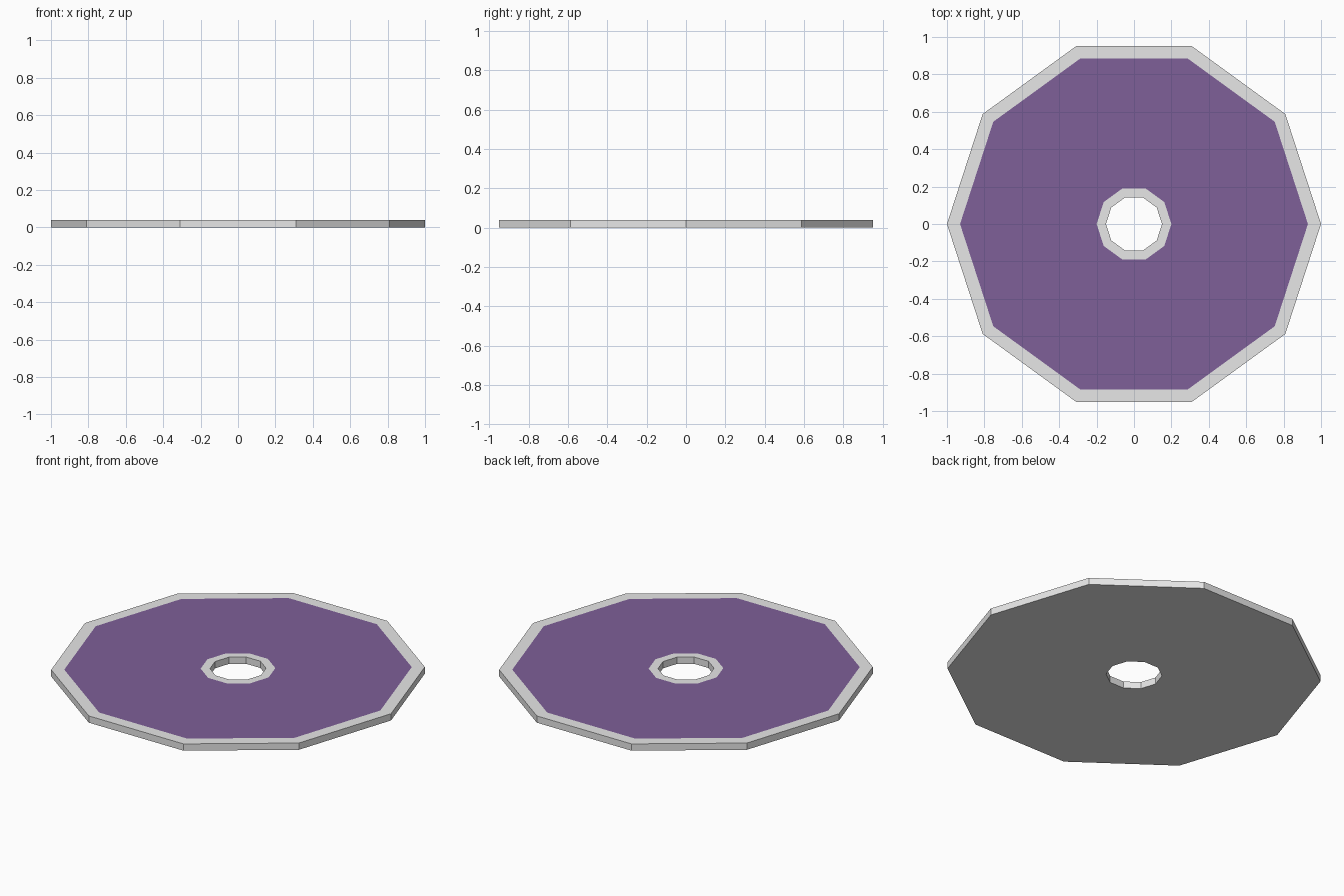
import bpy, bmesh, math

if "Cube" in bpy.data.objects:
    bpy.data.objects.remove(bpy.data.objects["Cube"])

SIDES = 10
HEIGHT = 0.04
R_HOLE, R_INNER, R_OUTER, R_EDGE = 0.15, 0.2, 0.93, 1.0


def material(name, rgb):
    m = bpy.data.materials.new(name)
    m.diffuse_color = (*rgb, 1.0)
    m.use_nodes = True
    m.node_tree.nodes["Principled BSDF"].inputs["Base Color"].default_value = m.diffuse_color
    return m


grey = material("light grey", (0.8, 0.8, 0.8))
purple = material("purple", (0.21, 0.115, 0.316))

bm = bmesh.new()


def ring(r, z):
    return [bm.verts.new((r * math.cos(2 * math.pi * i / SIDES),
                          r * math.sin(2 * math.pi * i / SIDES), z))
            for i in range(SIDES)]


def bridge(a, b, mat=0):
    for i in range(SIDES):
        j = (i + 1) % SIDES
        bm.faces.new((a[i], b[i], b[j], a[j])).material_index = mat


# Closed ten-sided disc with a centre hole: rings run from the hole outward on top
hole_top, inner, outer, edge_top = [ring(r, HEIGHT) for r in (R_HOLE, R_INNER, R_OUTER, R_EDGE)]
edge_bottom, hole_bottom = ring(R_EDGE, 0), ring(R_HOLE, 0)
bridge(hole_top, inner)            # grey hub rim
bridge(inner, outer, 1)            # purple face
bridge(outer, edge_top)            # grey border
bridge(edge_top, edge_bottom)      # outer wall
bridge(edge_bottom, hole_bottom)   # underside
bridge(hole_bottom, hole_top)      # hole wall
bmesh.ops.recalc_face_normals(bm, faces=bm.faces)

mesh = bpy.data.meshes.new("disc")
bm.to_mesh(mesh)
bm.free()
mesh.materials.append(grey)
mesh.materials.append(purple)
disc = bpy.data.objects.new("disc", mesh)
bpy.context.collection.objects.link(disc)
